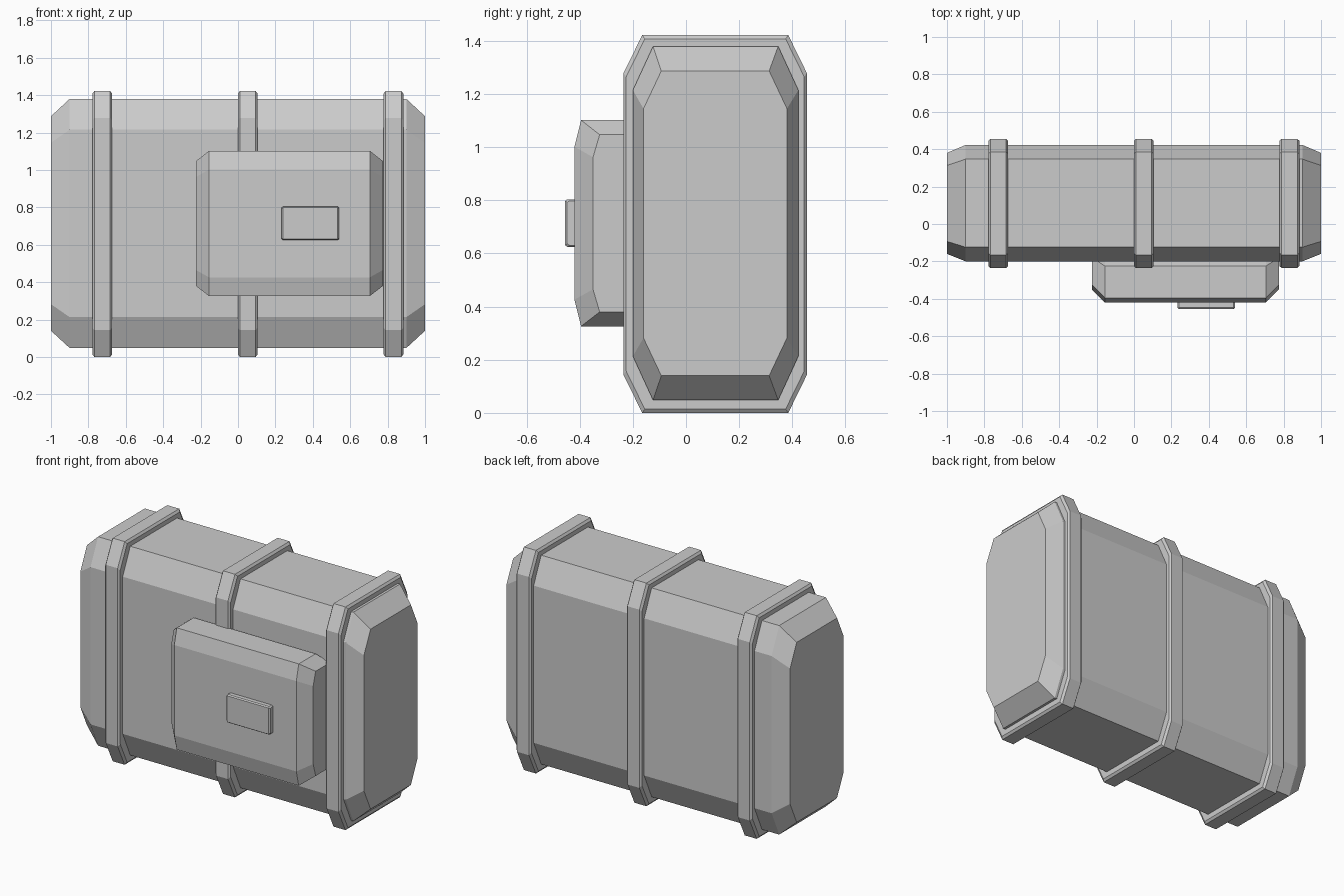
import bpy
import bmesh

cube = bpy.data.objects.get("Cube")
if cube:
    bpy.data.objects.remove(cube, do_unlink=True)

grey = bpy.data.materials.new("light_grey")
grey.use_nodes = True
colour = (0.6, 0.6, 0.6, 1)
grey.diffuse_color = colour
grey.node_tree.nodes["Principled BSDF"].inputs["Base Color"].default_value = colour


def octagon(y0, y1, z0, z1, cy, cz):
    """Chamfered rectangle in the YZ plane."""
    return [(y0 + cy, z0), (y1 - cy, z0), (y1, z0 + cz), (y1, z1 - cz),
            (y1 - cy, z1), (y0 + cy, z1), (y0, z1 - cz), (y0, z0 + cz)]


def loft(name, sections):
    """Solid through (x, profile) sections, capped at both ends."""
    bm = bmesh.new()
    rings = [[bm.verts.new((x, y, z)) for y, z in profile] for x, profile in sections]
    for a, b in zip(rings, rings[1:]):
        for i in range(len(a)):
            j = (i + 1) % len(a)
            bm.faces.new((a[i], a[j], b[j], b[i]))
    bm.faces.new(rings[0])
    bm.faces.new(rings[-1])
    bmesh.ops.recalc_face_normals(bm, faces=bm.faces)
    mesh = bpy.data.meshes.new(name)
    bm.to_mesh(mesh)
    bm.free()
    mesh.materials.append(grey)
    obj = bpy.data.objects.new(name, mesh)
    bpy.context.collection.objects.link(obj)
    return obj


# Main case with tapered ends
full = octagon(-0.2, 0.423, 0.048, 1.38, 0.076, 0.165)
end = octagon(-0.16, 0.38, 0.14, 1.287, 0.067, 0.142)
loft("case_body", [(-1, end), (-0.9, full), (0.9, full), (1, end)])

# Three raised bands with softened rims
outer = octagon(-0.235, 0.455, 0, 1.422, 0.07, 0.143)
rim = octagon(-0.225, 0.445, 0.014, 1.408, 0.07, 0.143)
for name, x in (("right_band", -0.726), ("middle_band", 0.052), ("left_band", 0.831)):
    loft(name, [(x - 0.053, rim), (x - 0.042, outer),
                (x + 0.042, outer), (x + 0.053, rim)])


# Front pouch, its back sunk into the case
def pouch_profile(front, back, z0, z1, cz):
    return [(front + 0.025, z0), (back, z0), (-0.15, z0 + cz), (-0.15, z1 - cz),
            (back, z1), (front + 0.025, z1), (front, z1 - cz), (front, z0 + cz)]


pouch_full = pouch_profile(-0.42, -0.225, 0.326, 1.102, 0.1)
pouch_end = pouch_profile(-0.35, -0.18, 0.38, 1.047, 0.085)
loft("front_pouch", [(-0.225, pouch_end), (-0.155, pouch_full),
                     (0.705, pouch_full), (0.775, pouch_end)])

# Latch plate on the pouch
plate = octagon(-0.455, -0.385, 0.625, 0.804, 0.008, 0.006)
plate_end = octagon(-0.447, -0.393, 0.631, 0.798, 0.008, 0.006)
loft("latch", [(0.233, plate_end), (0.241, plate),
               (0.533, plate), (0.541, plate_end)])
